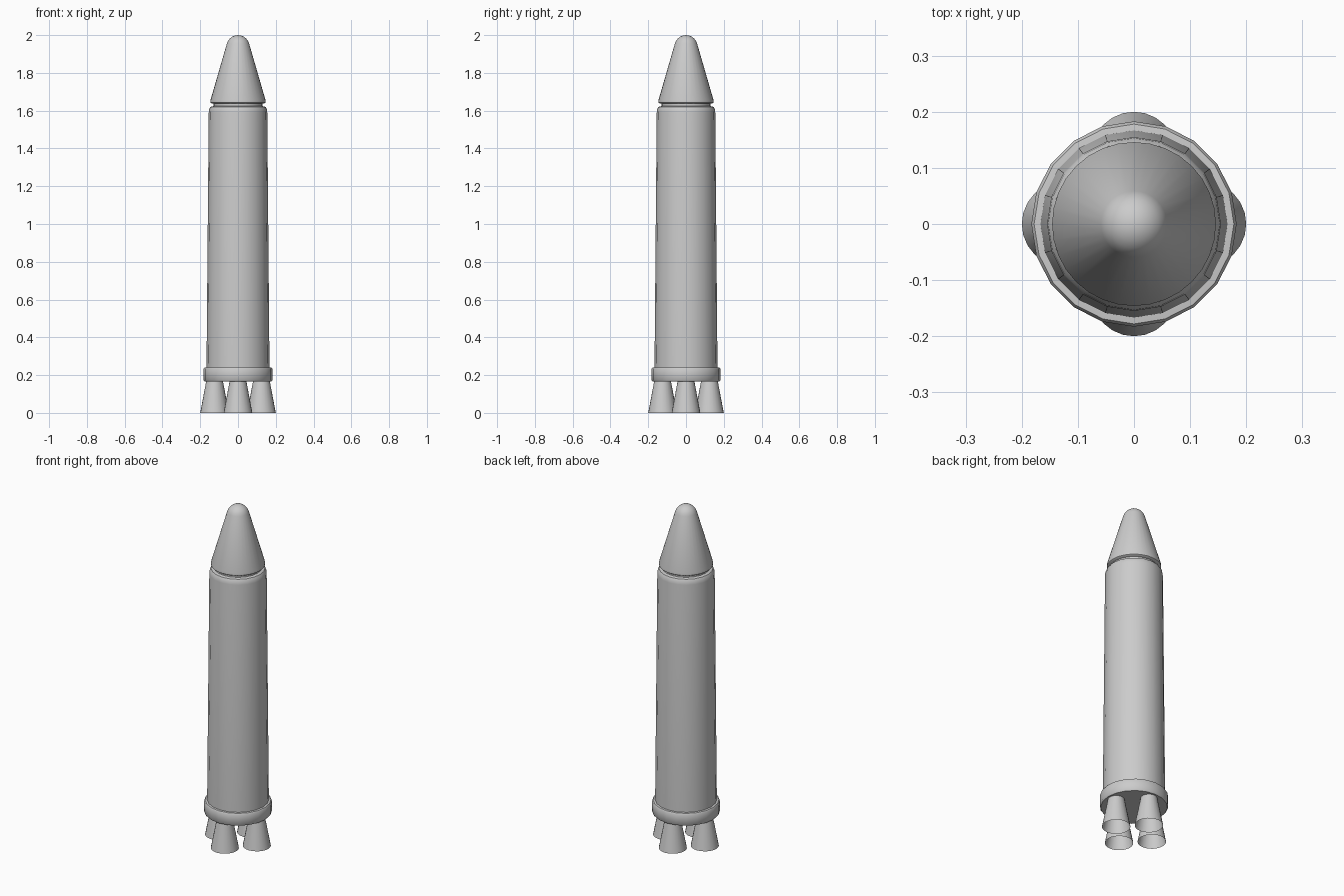
import bpy
import math

if "Cube" in bpy.data.objects:
    bpy.data.objects.remove(bpy.data.objects["Cube"], do_unlink=True)

# Single grey paint
grey = bpy.data.materials.new("light_grey")
grey.use_nodes = True
colour = (0.6, 0.6, 0.6, 1)
grey.diffuse_color = colour
grey.node_tree.nodes["Principled BSDF"].inputs["Base Color"].default_value = colour


def lathe(name, profile, sides=20, location=(0, 0, 0), angle=40):
    """Turn a (radius, height) profile round z; radius 0 makes a pole."""
    verts, rings, faces = [], [], []
    for r, z in profile:
        start = len(verts)
        count = sides if r > 0 else 1
        for i in range(count):
            a = math.tau * i / sides
            verts.append((r * math.cos(a), r * math.sin(a), z))
        rings.append([start + i % count for i in range(sides)])
    for low, high in zip(rings, rings[1:]):
        for i in range(sides):
            j = (i + 1) % sides
            face = [low[i], low[j], high[j], high[i]]
            faces.append(list(dict.fromkeys(face)))
    mesh = bpy.data.meshes.new(name)
    mesh.from_pydata(verts, [], faces)
    mesh.materials.append(grey)
    obj = bpy.data.objects.new(name, mesh)
    obj.location = location
    bpy.context.collection.objects.link(obj)
    bpy.ops.object.select_all(action="DESELECT")
    obj.select_set(True)
    bpy.context.view_layer.objects.active = obj
    bpy.ops.object.shade_smooth_by_angle(angle=math.radians(angle))
    return obj


# Tapered body with a rounded shoulder and a narrow neck
lathe("body", [(0, 0.2), (0.167, 0.2), (0.155, 1.59), (0.153, 1.608),
               (0.146, 1.62), (0.13, 1.624), (0.13, 1.65), (0, 1.65)])

# Nose cone with a rounded tip
tip_radius, tip_z = 0.061, 1.939
tip = [(tip_radius * math.cos(math.radians(a)), tip_z + tip_radius * math.sin(math.radians(a)))
       for a in range(15, 90, 15)]
lathe("nose_cone", [(0, 1.637), (0.138, 1.637), (0.146, 1.643), (0.146, 1.655)]
      + tip + [(0, 2.0)], sides=32)

# Collar with softened edges around the base
lathe("base_collar", [(0, 0.167), (0.178, 0.167), (0.183, 0.173), (0.183, 0.232),
                      (0.178, 0.24), (0.16, 0.242), (0, 0.242)])

# Four open engine bells
bell_offset = 0.124
for name, x, y in (("front", 0, -1), ("back", 0, 1), ("left", 1, 0), ("right", -1, 0)):
    lathe(name + "_engine_bell", [(0.076, 0), (0.042, 0.18)], sides=24,
          location=(x * bell_offset, y * bell_offset, 0))
